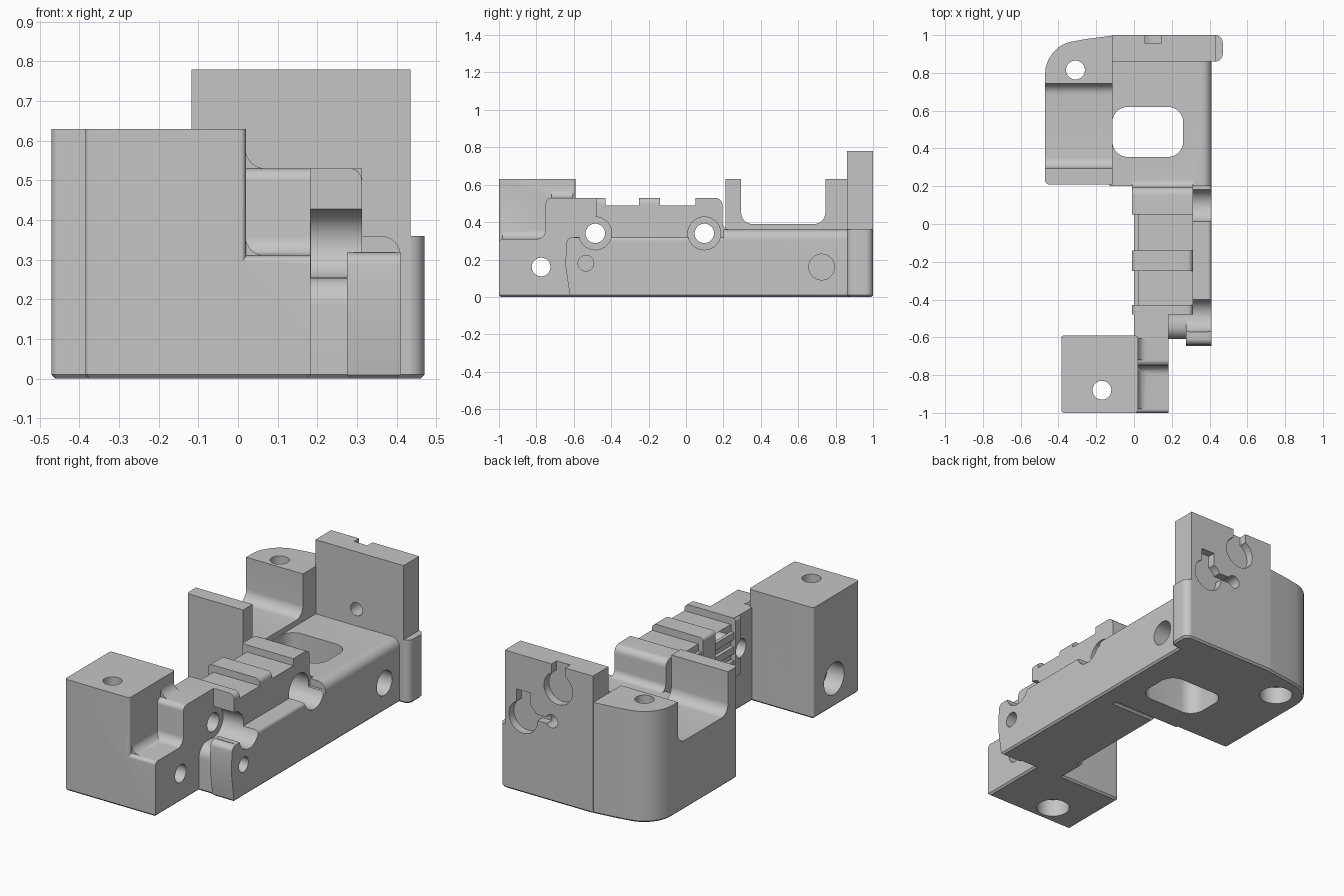
import bpy, bmesh, math
from mathutils import Vector

cube = bpy.data.objects.get("Cube")
if cube:
    bpy.data.objects.remove(cube)

grey = bpy.data.materials.new("plastic_grey")
grey.use_nodes = True
GREY = (0.56, 0.56, 0.56, 1)
grey.diffuse_color = GREY
grey.node_tree.nodes["Principled BSDF"].inputs["Base Color"].default_value = GREY


def rounded(points, steps=8):
    """Turn (a, b[, radius]) corners into an outline with rounded corners."""
    out = []
    for i, p in enumerate(points):
        c = Vector(p[:2])
        if len(p) == 2:
            out.append(c)
            continue
        u = (Vector(points[i - 1][:2]) - c).normalized() * p[2]
        v = (Vector(points[(i + 1) % len(points)][:2]) - c).normalized() * p[2]
        for k in range(steps + 1):
            t = math.pi / 2 * k / steps
            out.append(c + u * (1 - math.sin(t)) + v * (1 - math.cos(t)))
    # Drop points that coincide where two arcs meet
    return [p for i, p in enumerate(out) if (p - out[i - 1]).length > 0.0001]


def prism(name, axis, lo, hi, points):
    """Extrude an outline along an axis; it lies in the other two axes."""
    place = {"x": lambda a, b, h: (h, a, b),
             "y": lambda a, b, h: (a, h, b),
             "z": lambda a, b, h: (a, b, h)}[axis]
    bm = bmesh.new()
    ring = rounded(points)
    low, high = [[bm.verts.new(place(p.x, p.y, h)) for p in ring] for h in (lo, hi)]
    bm.faces.new(low)
    bm.faces.new(high)
    for i in range(len(ring)):
        j = (i + 1) % len(ring)
        bm.faces.new((low[i], low[j], high[j], high[i]))
    bmesh.ops.recalc_face_normals(bm, faces=bm.faces)
    mesh = bpy.data.meshes.new(name)
    bm.to_mesh(mesh)
    bm.free()
    mesh.materials.append(grey)
    obj = bpy.data.objects.new(name, mesh)
    bpy.context.collection.objects.link(obj)
    return obj


def rect(a0, a1, b0, b1, r=0):
    pts = [(a0, b0), (a1, b0), (a1, b1), (a0, b1)]
    return [p + (r,) for p in pts] if r else pts


def cylinder(name, axis, lo, hi, a, b, r):
    return prism(name, axis, lo, hi, rect(a - r, a + r, b - r, b + r, r))


def combine(body, tools, operation):
    for tool in tools:
        mod = body.modifiers.new(tool.name, "BOOLEAN")
        mod.object, mod.operation, mod.solver = tool, operation, "EXACT"
        bpy.context.view_layer.objects.active = body
        bpy.ops.object.modifier_apply(modifier=mod.name)
        bpy.data.objects.remove(tool)


# Back mount: side column with its saddle, floor, tall wall and edge flap
body = prism("bracket_body", "z", 0, 0.63,
             [(-0.47, 0.21, 0.02), (-0.115, 0.21), (-0.115, 0.997), (-0.25, 0.98),
              (-0.47, 0.94, 0.14)])
combine(body, [prism("saddle_cut", "x", -0.6, 0,
                     [(0.295, 0.39, 0.06), (0.745, 0.39, 0.06), (0.745, 0.8), (0.295, 0.8)])],
        "DIFFERENCE")
parts = [
    prism("back_floor", "y", 0.2, 0.95, [(-0.13, 0), (0.41, 0), (0.41, 0.36, 0.05), (-0.13, 0.36)]),
    prism("back_wall", "y", 0.86, 1, rect(-0.117, 0.435, 0, 0.78)),
    prism("edge_flap", "z", 0, 0.36,
          [(0.38, 0.86), (0.47, 0.86, 0.04), (0.47, 1, 0.04), (0.38, 1)]),
    # Front mount: tall block with a stepped shoulder
    prism("front_block", "z", 0, 0.63, rect(-0.385, 0.02, -1, -0.59, 0.015)),
    prism("front_step", "x", 0, 0.183,
          [(-1, 0), (-1, 0.31, 0.02), (-0.75, 0.31, 0.05), (-0.75, 0.53, 0.03),
           (-0.43, 0.53), (-0.43, 0)]),
    # Rail with a side ledge and a small post
    prism("rail", "y", -0.48, 0.19, [(0.02, 0), (0.312, 0), (0.312, 0.49), (0.02, 0.49)]),
    prism("side_ledge", "y", -0.6, 0.21, [(0.29, 0), (0.41, 0), (0.41, 0.32, 0.02), (0.29, 0.32)]),
    prism("post", "x", 0.275, 0.41,
          [(-0.5, 0), (-0.62, 0), (-0.645, 0.17), (-0.638, 0.318, 0.03), (-0.5, 0.318)]),
    prism("post_link", "x", 0.17, 0.3,
          [(-0.45, 0), (-0.61, 0), (-0.61, 0.255, 0.07), (-0.45, 0.255)]),
    prism("rail_end", "x", -0.01, 0.312,
          [(0.05, 0.2), (0.05, 0.53), (0.195, 0.53, 0.04), (0.195, 0.36, 0.04),
           (0.26, 0.36), (0.26, 0.2)]),
]
for y0, y1 in ((-0.48, -0.43), (-0.25, -0.14)):
    parts.append(prism("ridge", "y", y0, y1,
                       [(-0.01, 0.2), (0.312, 0.2), (0.312, 0.53, 0.03), (-0.01, 0.53, 0.02)]))
# Fillets where the shoulder meets the block
for z, y0, y1 in ((0.53, -0.72, -0.605), (0.31, -0.98, -0.74)):
    parts.append(prism("fillet", "y", y0, y1,
                       [(0, z - 0.02), (0, z + 0.08), (0.019, z + 0.08), (0.019, z, 0.05),
                        (0.075, z), (0.075, z - 0.02)]))
# Gripping teeth on the inner side of the rail
for z in (0.25, 0.33, 0.41):
    for y0, y1 in ((-0.44, -0.24), (-0.15, 0.06)):
        parts.append(prism("tooth", "x", 0, 0.04, rect(y0, y1, z, z + 0.04)))
combine(body, parts, "UNION")

# Small chamfer around the bottom outline
bm = bmesh.new()
bm.from_mesh(body.data)
bmesh.ops.remove_doubles(bm, verts=bm.verts, dist=0.0005)
bmesh.ops.dissolve_limit(bm, angle_limit=0.01, verts=bm.verts, edges=bm.edges)
rim = [e for e in bm.edges if all(v.co.z < 0.001 for v in e.verts)
       and len(e.link_faces) == 2 and e.calc_face_angle() > 1]
bmesh.ops.bevel(bm, geom=rim, offset=0.01, segments=1, affect="EDGES")
bm.to_mesh(body.data)
bm.free()

# Window, screw holes and bearing recesses
cuts = [prism("window", "z", -0.1, 0.5, rect(-0.114, 0.26, 0.355, 0.62, 0.08)),
        cylinder("pin_hole", "x", 0.33, 0.6, -0.535, 0.18, 0.042),
        cylinder("side_hole", "x", 0.3, 0.6, 0.725, 0.16, 0.069),
        cylinder("cross_hole", "x", -0.6, 0.6, -0.775, 0.16, 0.05),
        cylinder("cross_counterbore", "x", -0.6, -0.28, -0.775, 0.16, 0.09)]
for x, y in ((-0.31, 0.815), (-0.17, -0.88)):
    cuts += [cylinder("screw_hole", "z", -0.1, 0.9, x, y, 0.05),
             cylinder("screw_counterbore", "z", -0.1, 0.1, x, y, 0.088)]
for y in (-0.485, 0.098):
    cuts += [cylinder("rail_hole", "x", -0.2, 0.6, y, 0.34, 0.052),
             cylinder("rail_counterbore", "x", 0.184, 0.6, y, 0.34, 0.088)]
# Rounded recesses with key slots in the back wall
for x, z in ((0.1, 0.65), (0.32, 0.43)):
    cuts += [cylinder("recess", "y", 0.955, 1.1, x, z, 0.09),
             prism("key_slot", "y", 0.955, 1.1, rect(x - 0.042, x + 0.042, z, z + 0.15))]
cuts += [cylinder("wall_hole", "y", 0.8, 1.1, 0.14, 0.455, 0.037),
         prism("wire_slot", "y", 0.955, 1.1, rect(0.15, 0.26, 0.435, 0.47))]
combine(body, cuts, "DIFFERENCE")

# Smooth the rounded faces and keep the edges sharp
bpy.ops.object.select_all(action="DESELECT")
body.select_set(True)
bpy.context.view_layer.objects.active = body
bpy.ops.object.shade_smooth_by_angle(angle=math.radians(30))
